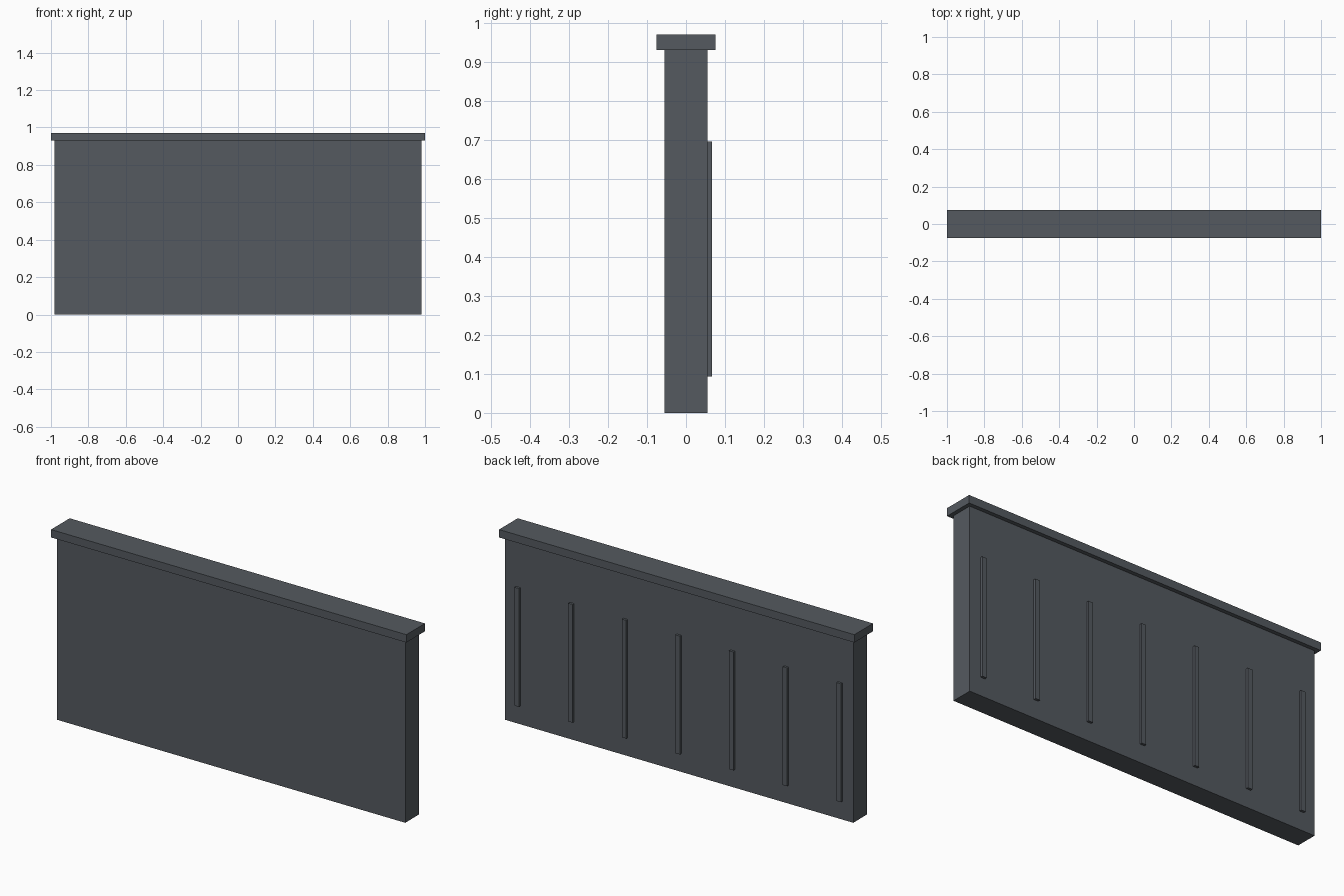
import bpy

if "Cube" in bpy.data.objects:
    bpy.data.objects.remove(bpy.data.objects["Cube"])

grey = bpy.data.materials.new("slate_grey")
grey.diffuse_color = (0.089, 0.101, 0.115, 1)
grey.use_nodes = True
grey.node_tree.nodes["Principled BSDF"].inputs["Base Color"].default_value = grey.diffuse_color


def box(name, x, y, z):
    """Axis-aligned box from (min, max) ranges."""
    ranges = (x, y, z)
    bpy.ops.mesh.primitive_cube_add(size=1, location=[(a + b) / 2 for a, b in ranges])
    ob = bpy.context.object
    ob.name = name
    ob.scale = [b - a for a, b in ranges]
    bpy.ops.object.transform_apply(location=False, rotation=False, scale=True)
    ob.data.materials.append(grey)
    return ob


# Wall panel and overhanging cap
box("wall_panel", (-0.98, 0.98), (-0.055, 0.055), (0, 0.93))
box("top_cap", (-1, 1), (-0.075, 0.075), (0.93, 0.97))

# Seven thin vertical ribs on the back
for i in range(7):
    cx = -0.906 + 0.302 * i
    box(f"back_rib_{i + 1}", (cx - 0.0125, cx + 0.0125), (0.05, 0.067), (0.093, 0.695))
